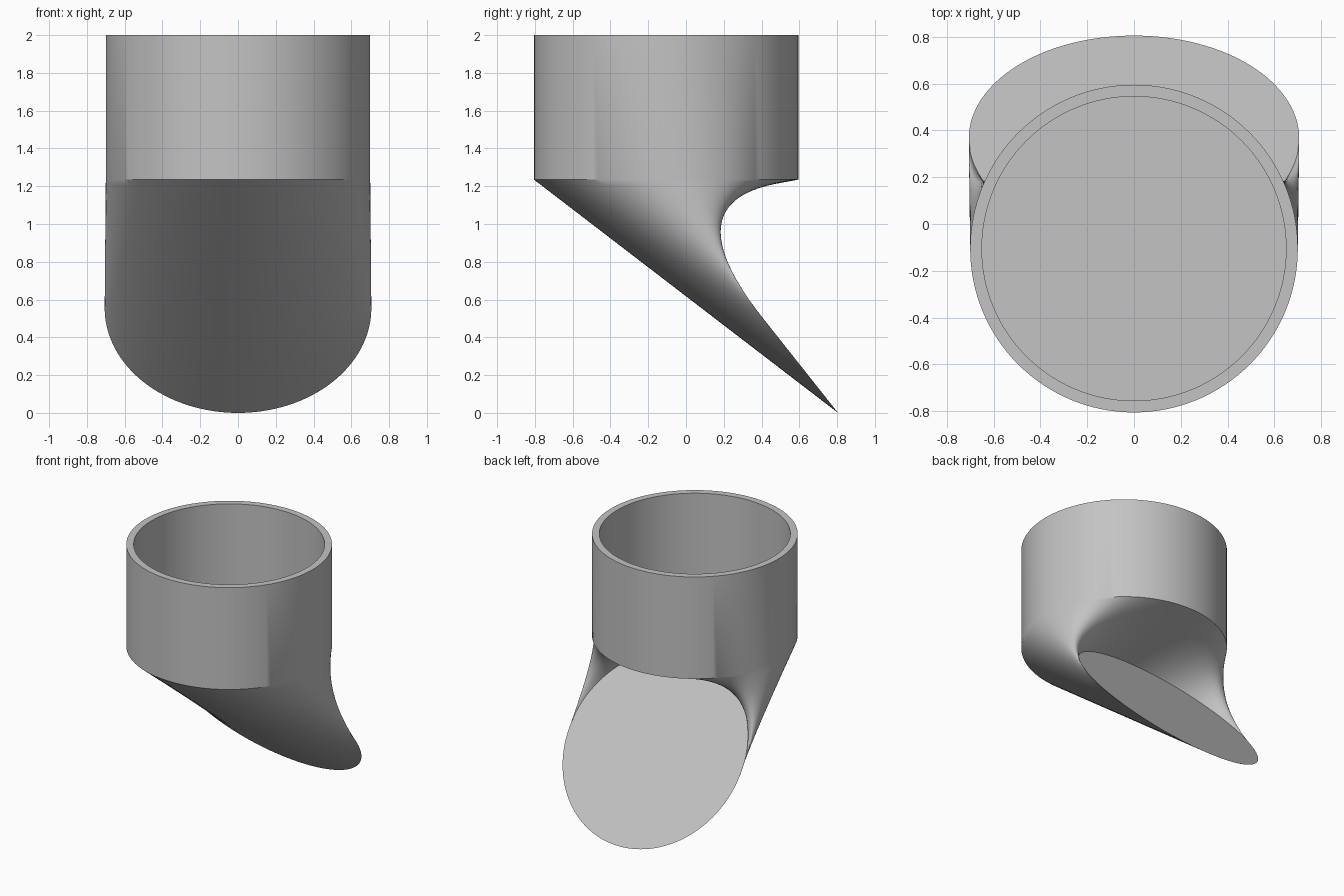
import bpy
import bmesh
from math import sin, cos, pi, radians
from mathutils import Vector

cube = bpy.data.objects.get("Cube")
if cube:
    bpy.data.objects.remove(cube, do_unlink=True)

SEGMENTS = 128
LOFT_STEPS = 32
COLLAR_Y = -0.105
SEAM_Z = 1.235
TOP_Z = 2.0

grey = bpy.data.materials.new("plain grey")
grey.use_nodes = True
colour = (0.55, 0.55, 0.55, 1)
grey.diffuse_color = colour
grey.node_tree.nodes["Principled BSDF"].inputs["Base Color"].default_value = colour

angles = [2 * pi * i / SEGMENTS for i in range(SEGMENTS)]


def circle(radius, z):
    """Horizontal ring of the collar."""
    return [Vector((radius * cos(a), COLLAR_Y + radius * sin(a), z)) for a in angles]


def tilted_circle():
    """Edge of the sloping end disc, its lowest point paired with the collar front."""
    return [Vector((0.706 * cos(a), 0.365 - 0.44 * sin(a), 0.555 + 0.555 * sin(a)))
            for a in angles]


seam = circle(0.7, SEAM_Z)
disc = tilted_circle()

# Rings in order: socket floor, rim, collar wall, straight-ruled loft, end disc
rings = [circle(0.65, SEAM_Z), circle(0.65, TOP_Z), circle(0.7, TOP_Z)]
for step in range(LOFT_STEPS + 1):
    rings.append([p.lerp(q, step / LOFT_STEPS) for p, q in zip(seam, disc)])

bm = bmesh.new()
loops = [[bm.verts.new(p) for p in ring] for ring in rings]
for upper, lower in zip(loops, loops[1:]):
    for i in range(SEGMENTS):
        j = (i + 1) % SEGMENTS
        bm.faces.new((upper[i], lower[i], lower[j], upper[j]))
bm.faces.new(loops[0])
bm.faces.new(reversed(loops[-1]))
bmesh.ops.recalc_face_normals(bm, faces=bm.faces)

mesh = bpy.data.meshes.new("angled_socket")
bm.to_mesh(mesh)
bm.free()
mesh.materials.append(grey)
body = bpy.data.objects.new("angled_socket", mesh)
bpy.context.collection.objects.link(body)

# Smooth walls, sharp rim, seam and disc edges
bpy.ops.object.select_all(action='DESELECT')
body.select_set(True)
bpy.context.view_layer.objects.active = body
bpy.ops.object.shade_smooth_by_angle(angle=radians(30))
